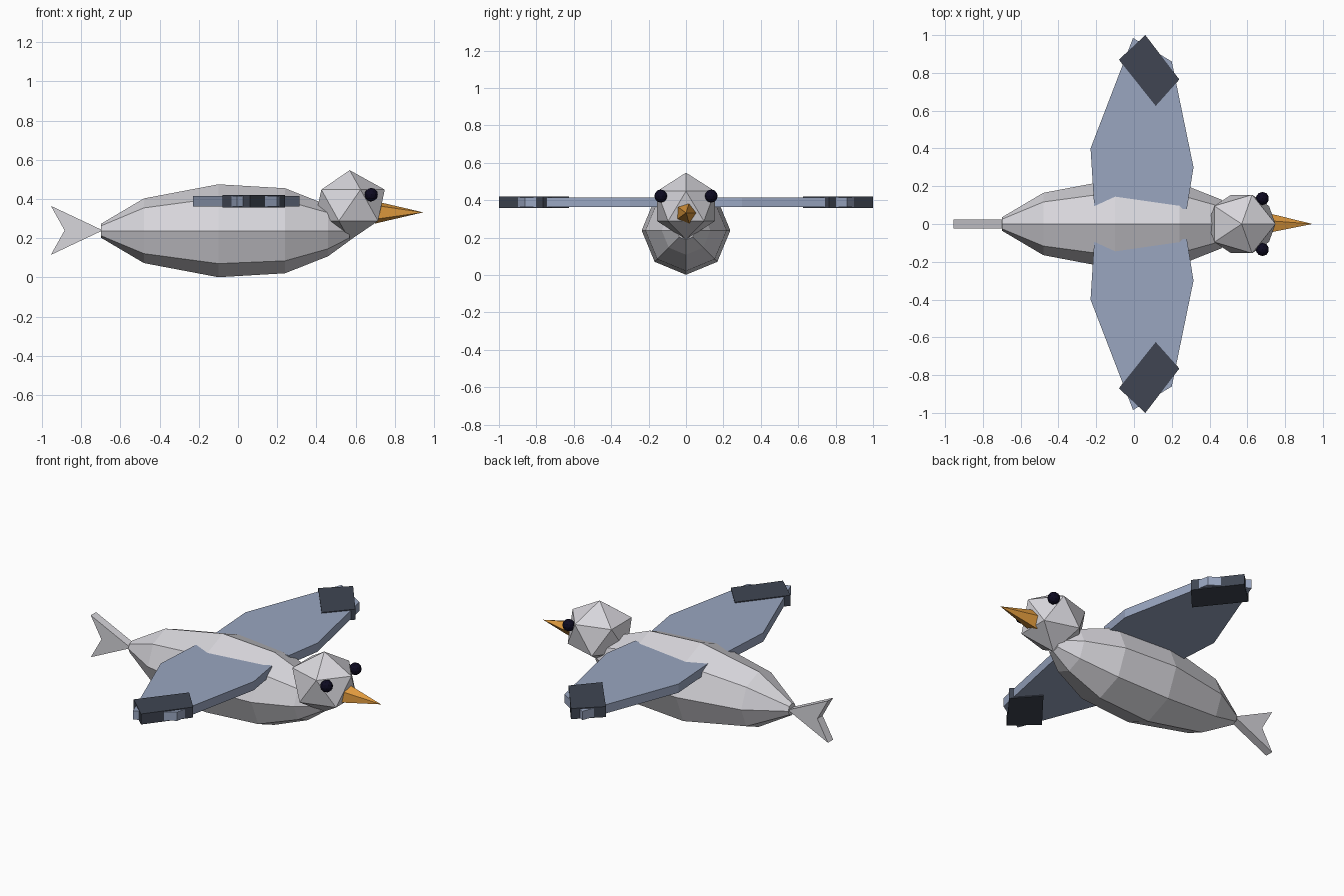
import bpy, bmesh, math
from mathutils import Matrix, Vector

if "Cube" in bpy.data.objects:
    bpy.data.objects.remove(bpy.data.objects["Cube"])


def material(name, rgb):
    m = bpy.data.materials.new(name)
    m.diffuse_color = (*rgb, 1)
    m.use_nodes = True
    m.node_tree.nodes["Principled BSDF"].inputs["Base Color"].default_value = m.diffuse_color
    return m


GREY = material("light grey feathers", (0.68, 0.67, 0.71))
BLUE = material("blue grey wing", (0.32, 0.38, 0.53))
DARK = material("dark wing tip", (0.05, 0.06, 0.085))
ORANGE = material("orange beak", (0.78, 0.34, 0.05))
BLACK = material("black eye", (0.004, 0.003, 0.015))


def finish(name, bm, mat):
    bmesh.ops.recalc_face_normals(bm, faces=bm.faces[:])
    mesh = bpy.data.meshes.new(name)
    bm.to_mesh(mesh)
    bm.free()
    mesh.materials.append(mat)
    obj = bpy.data.objects.new(name, mesh)
    bpy.context.collection.objects.link(obj)
    return obj


def slab(name, points, offset, mat):
    """Extrude a flat outline along an offset vector."""
    bm = bmesh.new()
    face = bm.faces.new([bm.verts.new(p) for p in points])
    top = bmesh.ops.extrude_face_region(bm, geom=[face])["geom"]
    bmesh.ops.translate(bm, vec=offset,
                        verts=[v for v in top if isinstance(v, bmesh.types.BMVert)])
    return finish(name, bm, mat)


def ico(name, centre, size, subdivisions, mat):
    bm = bmesh.new()
    bmesh.ops.create_icosphere(bm, subdivisions=subdivisions, radius=1,
                               matrix=Matrix.LocRotScale(Vector(centre), None, Vector(size)))
    return finish(name, bm, mat)


# Body: eight-sided sections (x, radius) joined along x
bm = bmesh.new()
rings = []
for x, r in [(-0.70, 0.035), (-0.48, 0.165), (-0.10, 0.237),
             (0.24, 0.217), (0.46, 0.13), (0.57, 0.05)]:
    rings.append([bm.verts.new((x, r * math.cos(a * math.pi / 4),
                                0.238 + r * math.sin(a * math.pi / 4))) for a in range(8)])
for a, b in zip(rings, rings[1:]):
    for i in range(8):
        j = (i + 1) % 8
        bm.faces.new((a[i], a[j], b[j], b[i]))
bm.faces.new(rings[0])
bm.faces.new(rings[-1])
finish("body", bm, GREY)

# Head
ico("head", (0.57, 0, 0.368), (0.2, 0.182, 0.179), 1, GREY)

# Beak: five-sided cone pointing forward
bm = bmesh.new()
bmesh.ops.create_cone(bm, cap_ends=True, segments=5, radius1=0.06, radius2=0, depth=0.245)
base = [v for v in bm.verts if v.co.z < 0]
for v in bm.verts:
    if v.co.z > 0:
        v.co = (0.945, 0, 0.332)
base.sort(key=lambda v: math.atan2(v.co.y, v.co.x))
for i, v in enumerate(base):
    t = i * math.tau / 5
    v.co = (0.70, 0.06 * math.cos(t), 0.332 + 0.06 * math.sin(t))
bmesh.ops.remove_doubles(bm, verts=bm.verts[:], dist=0.0001)
finish("beak", bm, ORANGE)

# Forked tail
tail = [(-0.69, 0.24), (-0.955, 0.365), (-0.885, 0.24), (-0.955, 0.115)]
slab("tail", [(x, -0.025, z) for x, z in tail], (0, 0.05, 0), GREY)

# Wings, wing tips and eyes on both sides
wing = [(-0.21, 0.08), (-0.23, 0.40), (-0.005, 0.985),
        (0.2, 0.86), (0.315, 0.30), (0.28, 0.08)]
tip = [(-0.08, 0.87), (0.06, 1.0), (0.24, 0.765), (0.115, 0.625)]
for side, s in (("left", 1), ("right", -1)):
    slab(side + "_wing", [(x, s * y, 0.363) for x, y in wing], (0, 0, 0.052), BLUE)
    slab(side + "_wing_tip", [(x, s * y, 0.357) for x, y in tip], (0, 0, 0.063), DARK)
    ico(side + "_eye", (0.68, s * 0.135, 0.422), (0.035,) * 3, 2, BLACK)
